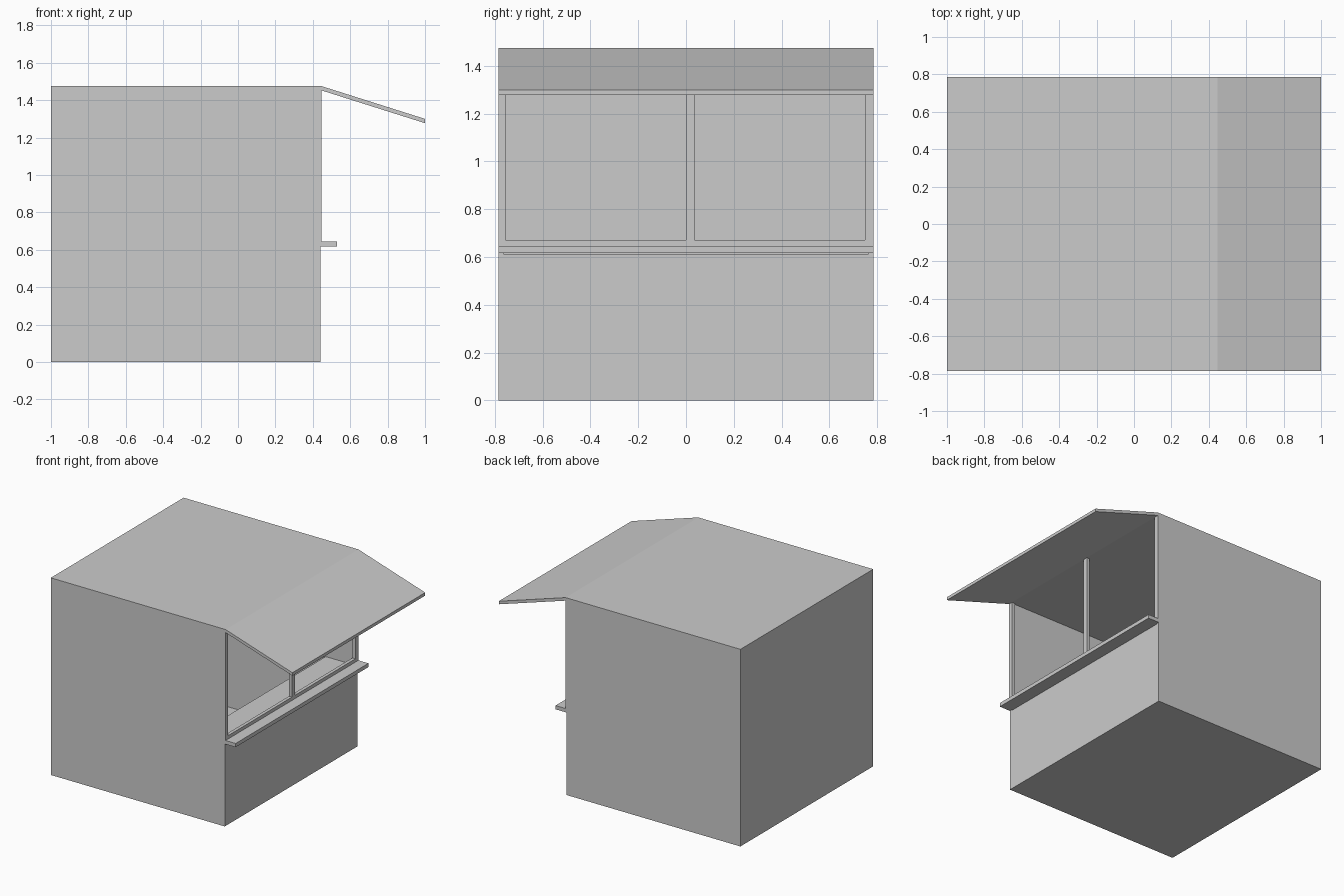
import bpy, bmesh

if "Cube" in bpy.data.objects:
    bpy.data.objects.remove(bpy.data.objects["Cube"])

W = 0.785          # half width along y
T = 0.02           # wall thickness
BACK, FRONT = -1.0, 0.44
FACE = 0.447       # front plane of window frame and roof edge
CEIL, TOP = 1.452, 1.475


def prism(name, profile, y0, y1):
    """Extrude an x/z profile along y."""
    bm = bmesh.new()
    face = bm.faces.new([bm.verts.new((x, y0, z)) for x, z in profile])
    ext = bmesh.ops.extrude_face_region(bm, geom=[face])
    verts = [g for g in ext["geom"] if isinstance(g, bmesh.types.BMVert)]
    bmesh.ops.translate(bm, verts=verts, vec=(0, y1 - y0, 0))
    bmesh.ops.recalc_face_normals(bm, faces=bm.faces)
    mesh = bpy.data.meshes.new(name)
    bm.to_mesh(mesh)
    bm.free()
    obj = bpy.data.objects.new(name, mesh)
    bpy.context.collection.objects.link(obj)
    return obj


def box(name, x, y, z):
    return prism(name, [(x[0], z[0]), (x[1], z[0]), (x[1], z[1]), (x[0], z[1])], *y)


# Hollow booth shell
box("floor", (BACK, FRONT), (-W, W), (0, T))
box("back_wall", (BACK, BACK + T), (-W + T, W - T), (T, CEIL))
box("left_wall", (BACK, FRONT), (-W, -W + T), (T, CEIL))
box("right_wall", (BACK, FRONT), (W - T, W), (T, CEIL))
box("front_wall", (FRONT - T, FRONT), (-W + T, W - T), (T, 0.583))

# Roof and sloping awning share one bent profile
prism("roof_and_awning",
      [(BACK, TOP), (FACE, TOP), (1.0, 1.30), (1.0, 1.277), (FACE, CEIL), (BACK, CEIL)], -W, W)

# Inner counter and outer serving shelf
box("inner_counter", (0.19, FRONT), (-W + T, W - T), (0.583, 0.612))
box("serving_shelf", (FRONT - T, 0.53), (-W, W), (0.617, 0.645))

# Window frame: sill rail and three posts
box("window_sill", (FACE - 0.025, FACE), (-W, W), (0.645, 0.67))
for name, y in (("left_post", (-W, -0.755)), ("centre_post", (0.0, 0.035)), ("right_post", (0.75, W))):
    box(name, (FACE - 0.025, FACE), y, (0.67, CEIL))
